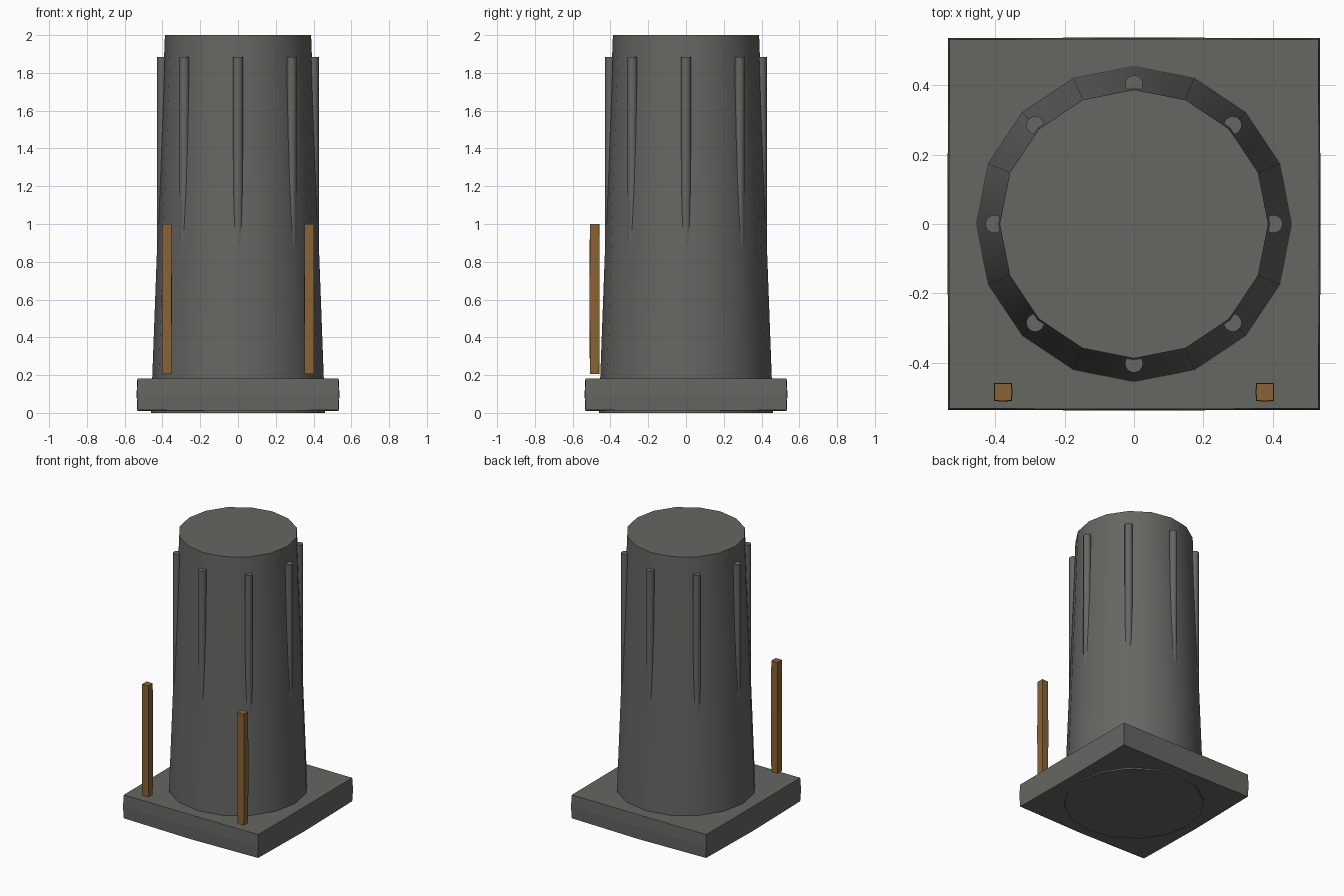
import bpy, bmesh, math

if "Cube" in bpy.data.objects:
    bpy.data.objects.remove(bpy.data.objects["Cube"])


def material(name, rgb):
    m = bpy.data.materials.new(name)
    m.diffuse_color = (*rgb, 1.0)
    m.use_nodes = True
    m.node_tree.nodes["Principled BSDF"].inputs["Base Color"].default_value = m.diffuse_color
    return m


STONE = material("dark_grey_stone", (0.13, 0.135, 0.122))
WOOD = material("brown_wood", (0.25, 0.125, 0.035))


def finish(name, bm, mat, smooth=False):
    bmesh.ops.recalc_face_normals(bm, faces=bm.faces)
    mesh = bpy.data.meshes.new(name)
    bm.to_mesh(mesh)
    bm.free()
    mesh.materials.append(mat)
    ob = bpy.data.objects.new(name, mesh)
    bpy.context.collection.objects.link(ob)
    if smooth:
        bpy.ops.object.select_all(action='DESELECT')
        ob.select_set(True)
        bpy.context.view_layer.objects.active = ob
        bpy.ops.object.shade_smooth_by_angle(angle=math.radians(35))
    return ob


def tapered_cylinder(name, x, y, r0, r1, z0, z1, sides):
    bm = bmesh.new()
    bmesh.ops.create_cone(bm, cap_ends=True, segments=sides,
                          radius1=r0, radius2=r1, depth=z1 - z0)
    for v in bm.verts:
        v.co.x += x
        v.co.y += y
        v.co.z += (z0 + z1) / 2
    return finish(name, bm, STONE, True)


def bulged_box(name, cx, cy, half, z0, z1, bulge, mat, sag=0.0):
    """Box split once per axis, sides swelling slightly at the middle."""
    bm = bmesh.new()
    bmesh.ops.create_cube(bm, size=2)
    bmesh.ops.subdivide_edges(bm, edges=bm.edges[:], cuts=1, use_grid_fill=True)
    for v in bm.verts:
        x, y, z = v.co
        h = half + (bulge if abs(z) < 0.5 else 0.0)
        sx = h + (bulge * 0.5 if abs(y) < 0.5 else 0.0)
        sy = h + (bulge * 0.5 if abs(x) < 0.5 else 0.0)
        drop = sag if z < -0.5 and min(abs(x), abs(y)) < 0.5 else 0.0
        v.co = (cx + x * sx, cy + y * sy,
                z0 + (z + 1) / 2 * (z1 - z0) - drop)
    return finish(name, bm, mat)


# square plinth
bulged_box("plinth", 0, 0, 0.531, 0.016, 0.183, 0.004, STONE, sag=0.007)

# tapered sixteen-sided column shaft, running through the plinth
tapered_cylinder("column_shaft", 0, 0, 0.461, 0.387, 0.0, 2.0, 16)

# eight upright ribs that sink into the widening shaft
for i in range(8):
    a = i * math.pi / 4
    tapered_cylinder(f"rib_{i + 1}", 0.402 * math.cos(a), 0.402 * math.sin(a),
                     0.026, 0.026, 0.8, 1.885, 16)

# two thin wooden posts at the front
for side, x in (("left", -0.377), ("right", 0.377)):
    bulged_box(f"post_{side}", x, -0.484, 0.0245, 0.205, 1.0, 0.0015, WOOD)
